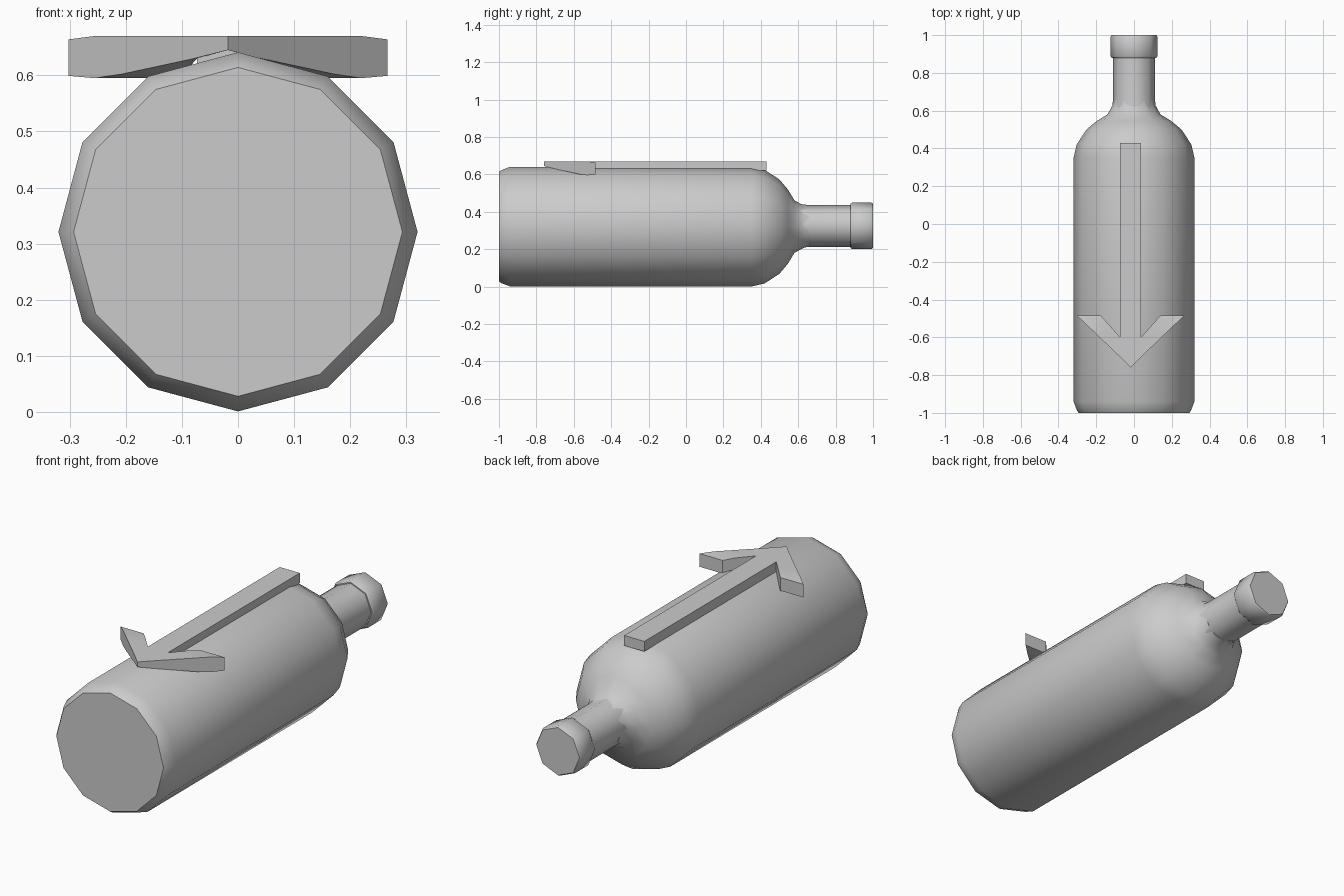
import bpy, bmesh, math

if "Cube" in bpy.data.objects:
    bpy.data.objects.remove(bpy.data.objects["Cube"])


def finish(name, bm, angle):
    bmesh.ops.recalc_face_normals(bm, faces=bm.faces[:])
    mesh = bpy.data.meshes.new(name)
    bm.to_mesh(mesh)
    bm.free()
    obj = bpy.data.objects.new(name, mesh)
    bpy.context.collection.objects.link(obj)
    bpy.ops.object.select_all(action='DESELECT')
    obj.select_set(True)
    bpy.context.view_layer.objects.active = obj
    bpy.ops.object.shade_smooth_by_angle(angle=math.radians(angle))
    return obj


def bridge(bm, rings):
    """Join closed rings of points and close both ends."""
    rings = [[bm.verts.new(p) for p in r] for r in rings]
    n = len(rings[0])
    for a, b in zip(rings, rings[1:]):
        for i in range(n):
            j = (i + 1) % n
            bm.faces.new((a[i], a[j], b[j], b[i]))
    bm.faces.new(rings[0])
    bm.faces.new(rings[-1])


def turned(name, profile, sides, zc, angle=50):
    """Part turned around the y axis, profile given as (y, radius)."""
    bm = bmesh.new()
    bridge(bm, [[(r * math.sin(t), y, zc + r * math.cos(t))
                 for t in (2 * math.pi * i / sides for i in range(sides))]
                for y, r in profile])
    return finish(name, bm, angle)


# Bottle lying on its side
turned("bottle_body", [(-1.0, 0.293), (-0.985, 0.303), (-0.94, 0.32), (0.35, 0.32),
                       (0.42, 0.304), (0.50, 0.252), (0.545, 0.198),
                       (0.58, 0.14), (0.63, 0.113), (0.66, 0.106)], 12, 0.321)
turned("bottle_neck", [(0.60, 0.118), (0.65, 0.112), (0.90, 0.112)], 8, 0.325)
turned("bottle_cap", [(0.88, 0.118), (0.888, 0.124), (0.992, 0.124), (1.0, 0.118)], 8, 0.325)

CX = -0.018  # arrow centre line

# Arrow shaft, half sunk in the body
bm = bmesh.new()
bridge(bm, [[(CX + x, y, z) for x, z in ((-0.055, 0.62), (0.055, 0.62),
                                         (0.055, 0.67), (-0.055, 0.67))]
            for y in (-0.66, 0.43)])
finish("arrow_shaft", bm, 30)

# Arrow head: two mirrored wings that deepen outwards
# station: outer x, outer y, inner x, inner y, bottom z, top z
stations = [(0.0, -0.76, 0.0, -0.64, 0.645, 0.67),
            (0.06, -0.70, 0.055, -0.60, 0.63, 0.67),
            (0.19, -0.575, 0.08, -0.572, 0.602, 0.67),
            (0.238, -0.529, 0.118, -0.529, 0.595, 0.67),
            (0.284, -0.485, 0.158, -0.485, 0.599, 0.664)]
for side, label in ((1, "right"), (-1, "left")):
    bm = bmesh.new()
    bridge(bm, [[(CX + side * ox, oy, zb), (CX + side * ix, iy, zb),
                 (CX + side * ix, iy, zt), (CX + side * ox, oy, zt)]
                for ox, oy, ix, iy, zb, zt in stations])
    finish("arrow_wing_" + label, bm, 30)
